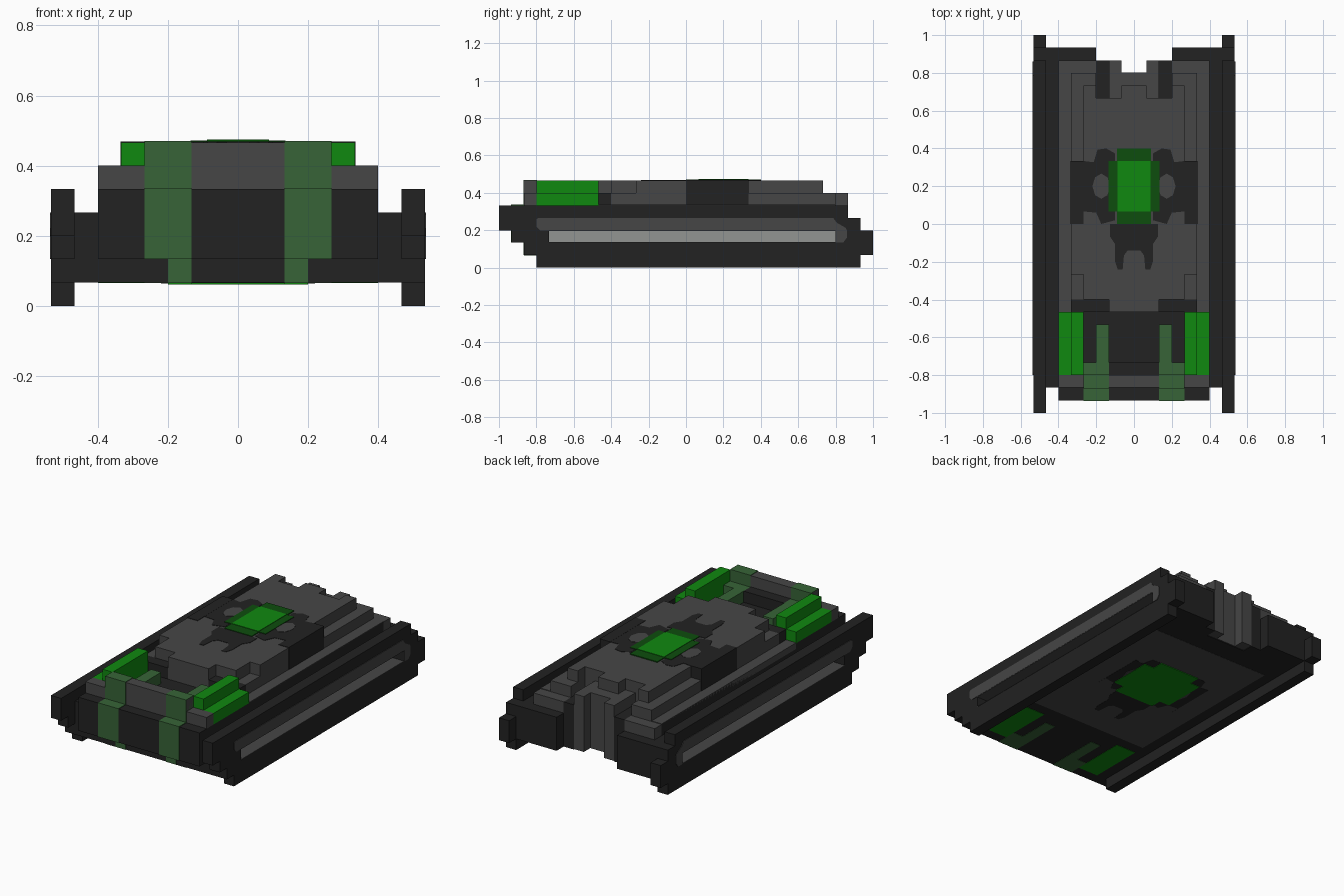
import bpy, bmesh, math

U = 1 / 15  # grid unit of the blocky design

cube = bpy.data.objects.get("Cube")
if cube:
    bpy.data.objects.remove(cube, do_unlink=True)


def material(name, r, g, b):
    m = bpy.data.materials.new(name)
    m.use_nodes = True
    m.diffuse_color = (r, g, b, 1)
    m.node_tree.nodes["Principled BSDF"].inputs["Base Color"].default_value = (r, g, b, 1)
    return m


DARK = material("charcoal", .016, .016, .016)
GREY = material("armour grey", .061, .061, .061)
LIGHT = material("light grey", .29, .3, .29)
GREEN = material("bright green", .005, .25, .005)
DEEP = material("deep green", .004, .075, .004)
STRIPE = material("faded green", .038, .127, .038)


def finish(name, bm, mat):
    bmesh.ops.recalc_face_normals(bm, faces=bm.faces)
    mesh = bpy.data.meshes.new(name)
    bm.to_mesh(mesh)
    bm.free()
    mesh.materials.append(mat)
    obj = bpy.data.objects.new(name, mesh)
    bpy.context.collection.objects.link(obj)
    return obj


def box(name, mat, x, y, z, mirror=False):
    """Block from (min, max) pairs in grid units, optionally on both sides."""
    bm = bmesh.new()
    for side in ((1, -1) if mirror else (1,)):
        cube = bmesh.ops.create_cube(bm, size=1)["verts"]
        for v in cube:
            lo_hi = [(r[0] if c < 0 else r[1]) * U for c, r in zip(v.co, (x, y, z))]
            v.co = (lo_hi[0] * side, lo_hi[1], lo_hi[2])
    return finish(name, bm, mat)


def prism(name, mat, outline, depth, axis="z", mirror=False):
    """Outline in grid units extruded between two depths along an axis."""
    bm = bmesh.new()
    for side in ((1, -1) if mirror else (1,)):
        rings = []
        for d in depth:
            pts = [(a, b, d) if axis == "z" else (d, a, b) for a, b in outline]
            rings.append([bm.verts.new((p[0] * U * side, p[1] * U, p[2] * U)) for p in pts])
        low, high = rings
        bm.faces.new(low)
        bm.faces.new(high)
        n = len(low)
        for i in range(n):
            bm.faces.new((low[i], low[(i + 1) % n], high[(i + 1) % n], high[i]))
    return finish(name, bm, mat)


# Tracks: stepped side profile, built around a long slot
FULL = (7, 8)
track_low = [(-12, 0), (14, 0), (14, 1), (15, 1), (15, 2), (-14, 2), (-13.99, 2), (-13, 2),
             (-13, 1), (-12, 1)]
track_low = [p for p in track_low if p[0] not in (-14, -13.99)]
track_top = [(-15, 3), (14, 3), (14, 4), (13, 4), (13, 5), (-15, 5)]
prism("track_lower", DARK, track_low, FULL, "x", True)
prism("track_upper", DARK, track_top, FULL, "x", True)
box("track_slot_front", DARK, FULL, (-14, -11), (2, 3), True)
box("track_slot_back", DARK, FULL, (12, 15), (2, 3), True)
box("track_slot_panel", LIGHT, (6, 6.1), (-11, 12), (2, 3), True)
for nm, z in (("floor", (2, 2.04)), ("ceiling", (2.96, 3))):
    box("track_slot_" + nm, GREY, (6.1, 8.03), (-11, 12), z, True)
side_band = [(-12, 3.3), (-12, 3.9), (-11.8, 4), (11.8, 4), (12.1, 3.6), (12.8, 3.2),
             (12.9, 3), (12.9, 2.4), (12.6, 2), (12, 2), (12, 3), (-11.7, 3)]
prism("track_side_band", GREY, side_band, (8, 8.05), "x", True)

# Hull
box("hull", DARK, (-6, 6), (-14, 12), (2, 5))
box("hull_bottom", DARK, (-6, 6), (-13, 12), (1, 2))
box("fender_lower", DARK, (6, 7), (-13, 14), (1, 2), True)
box("fender_upper", DARK, (6, 7), (-13, 14), (3, 4), True)
for nm, y in (("front", (-13, -11)), ("back", (12, 14))):
    box("fender_" + nm, DARK, (6, 7), y, (2, 3), True)
box("rear_block", DARK, (3, 6), (12, 14), (1, 4), True)
box("rear_deck", GREY, (3, 6), (12, 13), (4, 5), True)
box("rear_slot", DARK, (2, 3), (12, 13), (1, 5), True)
box("rear_fin", GREY, (1, 2), (10, 13), (1.05, 6), True)
box("rear_centre_panel", GREY, (-1, 1), (11.9, 12.05), (1.05, 6))

# Front armour wall with faded stripes
box("front_wall_low", GREY, (-6, 6), (-13, -12), (5, 6))
box("front_wall_high", GREY, (-4, 4), (-13, -12), (6, 7))
box("front_ledge", DARK, (-2, 2), (-12, -11), (5, 6))
box("stripe_wall", STRIPE, (2, 4), (-13.05, -11.95), (5, 7.05), True)
box("stripe_nose", STRIPE, (2, 4), (-14.05, -13), (2, 5.05), True)
box("stripe_chin", STRIPE, (2, 3), (-13.05, -12.9), (1, 2), True)
box("stripe_bracket", STRIPE, (2, 4), (-12, -11), (5, 6), True)
box("stripe_arm", STRIPE, (2, 3), (-11, -8), (5, 6), True)
box("green_pod_inner", GREEN, (4, 5), (-12, -7), (5, 7), True)
box("green_pod_outer", GREEN, (5, 6), (-12, -7), (5, 6), True)

# Upper deck and stepped turret
box("deck_plate", GREY, (5, 6), (-7, 12), (4.5, 5.05), True)
box("turret_base", GREY, (-5, 5), (-6, 10), (5, 6))
box("turret_base_back", GREY, (3, 5), (10, 12), (5, 6), True)
box("turret_base_front", DARK, (2, 5), (-7, -6), (5, 6), True)
box("turret_nose", GREY, (-2, 2), (-7, -6), (5, 7))
box("turret_top", GREY, (-4, 4), (-6, 10), (6, 7))
box("turret_top_back", GREY, (3, 4), (10, 11), (6, 7), True)
box("turret_tail", GREY, (-1, 1), (10, 11), (5, 7))
box("turret_tail_low", GREY, (-1, 1), (11, 12), (5, 6))
box("turret_shoulder", GREY, (4, 5), (-4, 0), (6, 7), True)
box("side_block", DARK, (4, 5.03), (0, 5), (5, 7.04), True)

# Painted shapes shared by the turret top and the underside
hook = [(4, 0), (4, 5), (3.2, 4.9), (2.9, 5.9), (2.2, 6), (1.5, 5.6), (1.5, 0.3), (2.6, 0),
        (3, 0.9), (4, 1)]
ring = [(2, 0), (2, 1), (3, 1), (3, 5), (2, 5), (2, 6)]
ring += [(-x, y) for x, y in reversed(ring)]
emblem = [(0, 0), (1.9, 0), (1.9, -1), (1.5, -1.6), (1.5, -3), (1.3, -3.6), (0.9, -3.6),
          (0.8, -2.5), (0.5, -2.1)]
emblem += [(-x, y) for x, y in reversed(emblem[1:])]
notch = [(2.6 + .7 * math.cos(a * math.pi / 4), 3 + math.sin(a * math.pi / 4)) for a in range(8)]


def painted(name, mat, outline, top, mirror=False):
    prism("turret_" + name, mat, outline, (7, 7 + top), "z", mirror)
    prism("underside_" + name, mat, outline, (1, 1 - top), "z", mirror)


painted("hook", DARK, hook, .03, True)
painted("notch", GREY, notch, .05, True)
painted("emblem", DARK, emblem, .03)
prism("hatch_border", DEEP, [(x * .68, y) for x, y in ring], (7, 7.08))
prism("hatch_sides", DEEP, [(-2, 1), (2, 1), (2, 5), (-2, 5)], (7, 7.07))
prism("hatch_plate", GREEN, [(-1.33, 1), (1.33, 1), (1.33, 5), (-1.33, 5)], (7, 7.12))
prism("underside_hatch", GREEN, ring, (1, .92))

# Underside paint
box("underside_panel", GREY, (-6, 6), (-6, 10), (.985, 1))
box("underside_green", GREEN, (4, 6), (-12, -7), (.97, 1), True)
box("underside_stripe_arm", STRIPE, (2, 3), (-13, -8), (.97, 1), True)
box("underside_stripe_bracket", STRIPE, (3, 4), (-13, -11), (.97, 1), True)
